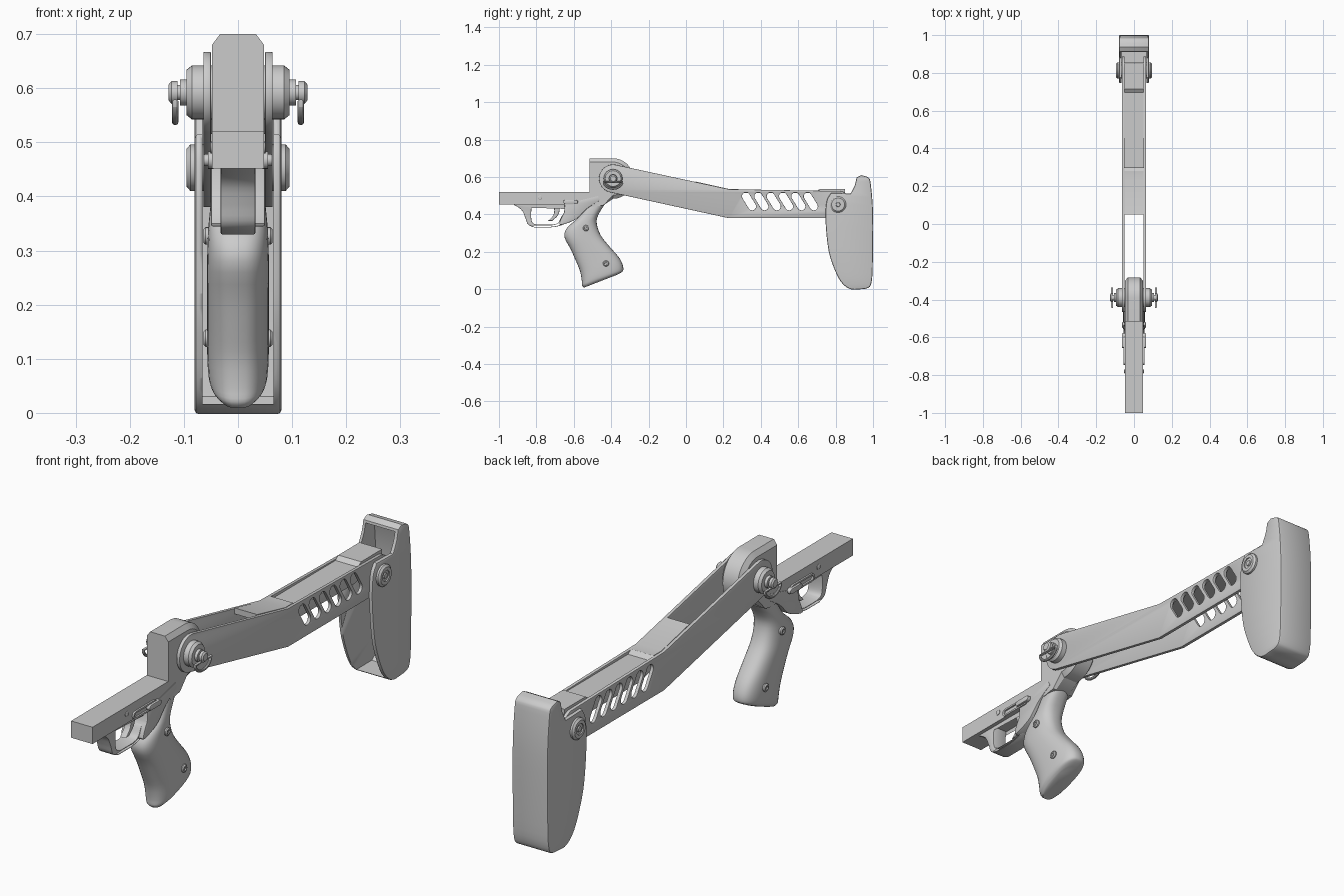
import bpy, bmesh
from math import sin, cos, pi, radians, copysign
from mathutils import Matrix, Vector

if "Cube" in bpy.data.objects:
    bpy.data.objects.remove(bpy.data.objects["Cube"])

SIDE = Matrix(((0, 0, 1, 0), (1, 0, 0, 0), (0, 1, 0, 0), (0, 0, 0, 1)))  # profile plane -> YZ


def finish(name, bm, angle=30):
    bmesh.ops.remove_doubles(bm, verts=bm.verts, dist=1e-5)
    bmesh.ops.recalc_face_normals(bm, faces=bm.faces)
    me = bpy.data.meshes.new(name)
    bm.to_mesh(me)
    bm.free()
    me.shade_smooth()
    me.set_sharp_from_angle(angle=radians(angle))
    ob = bpy.data.objects.new(name, me)
    bpy.context.collection.objects.link(ob)
    return ob


def curve_mesh(name, cu, matrix):
    tmp = bpy.data.objects.new("tmp", cu)
    bpy.context.collection.objects.link(tmp)
    dg = bpy.context.evaluated_depsgraph_get()
    me = bpy.data.meshes.new_from_object(tmp.evaluated_get(dg))
    me.transform(matrix)
    bm = bmesh.new()
    bm.from_mesh(me)
    bpy.data.objects.remove(tmp)
    bpy.data.meshes.remove(me)
    return finish(name, bm)


def add_spline(cu, pts):
    sp = cu.splines.new('POLY')
    sp.points.add(len(pts) - 1)
    for p, c in zip(sp.points, pts):
        p.co = (*c, 0, 1) if len(c) == 2 else (*c, 1)
    sp.use_cyclic_u = True


def plate(name, loops, x, half, bevel=0.0):
    """Side profile in (y, z), holes allowed, extruded along x."""
    cu = bpy.data.curves.new(name, 'CURVE')
    cu.dimensions, cu.fill_mode = '2D', 'BOTH'
    cu.extrude, cu.bevel_depth, cu.offset = half - bevel, bevel, -bevel
    cu.bevel_resolution = 1
    for l in loops:
        add_spline(cu, l)
    return curve_mesh(name, cu, Matrix.Translation((x, 0, 0)) @ SIDE)


def tube(name, pts, r):
    cu = bpy.data.curves.new(name, 'CURVE')
    cu.dimensions, cu.bevel_depth, cu.bevel_resolution = '3D', r, 3
    add_spline(cu, pts)
    return curve_mesh(name, cu, Matrix())


def loft(name, rings, angle=30):
    bm = bmesh.new()
    vs = [[bm.verts.new(p) for p in r] for r in rings]
    n = len(vs[0])
    for a, b in zip(vs, vs[1:]):
        for i in range(n):
            bm.faces.new((a[i], a[(i + 1) % n], b[(i + 1) % n], b[i]))
    bm.faces.new(vs[0])
    bm.faces.new(vs[-1])
    return finish(name, bm, angle)


def lathe(name, prof, y, z, s, n=32):
    """Turned part around the x axis, prof = (x, radius)."""
    return loft(name, [[(s * x, y + r * cos(2 * pi * i / n), z + r * sin(2 * pi * i / n))
                        for i in range(n)] for x, r in prof])


def arc(y, z, r, a0, a1, n=16):
    return [(y + r * cos(radians(a0 + (a1 - a0) * i / n)),
             z + r * sin(radians(a0 + (a1 - a0) * i / n))) for i in range(n + 1)]


def smooth(pts, n=4):
    """Catmull-Rom through an open list of points."""
    v = [Vector(p) for p in pts]
    v = [2 * v[0] - v[1]] + v + [2 * v[-1] - v[-2]]
    out = []
    for a, b, c, d in zip(v, v[1:], v[2:], v[3:]):
        for i in range(n):
            t = i / n
            out.append(tuple(0.5 * (2 * b + (c - a) * t + (2 * a - 5 * b + 4 * c - d) * t * t
                                    + (3 * b - a - 3 * c + d) * t ** 3)))
    return out + [tuple(v[-2])]


def slot(y, z, dy, dz, r):
    """Stadium from (y-dy, z-dz) to (y+dy, z+dz)."""
    a = math_angle(dy, dz)
    return arc(y + dy, z + dz, r, a - 90, a + 90, 10) + arc(y - dy, z - dz, r, a + 90, a + 270, 10)


def math_angle(dy, dz):
    return Vector((1, 0)).angle_signed(Vector((dy, dz))) * -180 / pi


PY, PZ = -0.39, 0.592     # hinge axis
BY, BZ = 0.813, 0.453     # butt bolt axis

# receiver bar and rounded hinge block
plate("receiver_bar", [[(-1, .452), (-.5, .452), (-.5, .52), (-1, .52)]], 0, .048)


def block(x, r):
    p = [(-.5, .44), (-.515, .47), (-.515, PZ + r)] + arc(PY, PZ, r, 90, -90, 24) + [(-.44, .45)]
    return [(x, y, z) for y, z in p]


loft("hinge_block", [block(-.048, .088), block(-.033, .108), block(.033, .108), block(.048, .088)], 25)

# trigger guard with its opening, frame behind it, trigger
guard = smooth([(-.925, .455), (-.88, .425), (-.86, .385), (-.845, .347), (-.81, .33)]) + \
    smooth([(-.73, .33), (-.68, .338), (-.62, .36)]) + [(-.6, .46)]
hole = smooth([(-.825, .452), (-.828, .39), (-.82, .355), (-.795, .345)]) + \
    smooth([(-.715, .345), (-.685, .355), (-.665, .39), (-.65, .41), (-.65, .452)])
plate("trigger_guard", [guard, hole], 0, .032, .003)
rear = [(-.648, .455)] + smooth([(-.652, .41), (-.67, .375), (-.675, .345), (-.63, .355),
                                 (-.58, .38), (-.53, .43), (-.46, .475)]) + [(-.47, .5)]
plate("frame_rear", [rear], 0, .05, .004)
plate("trigger", [smooth([(-.72, .46), (-.705, .43), (-.71, .395), (-.738, .365)])
                  + smooth([(-.715, .366), (-.685, .395), (-.675, .43), (-.68, .46)])], 0, .014, .004)

# pistol grip: front point, back point, half width
S = [(-.53, .46, -.42, .475, .044), (-.575, .385, -.468, .4, .05), (-.635, .33, -.477, .35, .055),
     (-.65, .28, -.455, .287, .057), (-.617, .215, -.41, .23, .057), (-.588, .15, -.362, .175, .057),
     (-.566, .095, -.34, .135, .057), (-.557, .045, -.335, .105, .055), (-.556, .02, -.343, .092, .049),
     (-.545, .009, -.37, .077, .036)]


def grip_ring(fy, fz, by, bz, w, n=36):
    f, b = Vector((0, fy, fz)), Vector((0, by, bz))
    q = lambda v: copysign(abs(v) ** .78, v)
    return [(f + b) / 2 + (b - f) / 2 * q(cos(2 * pi * i / n)) + Vector((w * q(sin(2 * pi * i / n)), 0, 0))
            for i in range(n)]


loft("grip", [grip_ring(*s) for s in smooth(S, 3)], 50)

# folding arms with slanted vents
arm = arc(PY, PZ, .075, 78, 258, 24) + [(.23, .38)] + arc(BY, BZ, .073, -90, 80, 16) + [(.23, .535)]
vents = [slot(.337 + .066 * i, .47, .0165, -.027, .021) for i in range(6)]
web = [(.05, .552), (.23, .515), (.85, .515), (.85, .536), (.715, .536), (.695, .522),
       (.3, .522), (.28, .536), (.23, .536), (.05, .576)]
plate("arm_bridge", [web], 0, .051)

# hollow butt
outer = smooth([(.88, .512), (.902, .555), (.912, .598)], 2) + \
    smooth([(.936, .61), (.975, .597), (.988, .56), (1, .4), (.998, .12), (.99, .03), (.97, .006),
            (.93, 0), (.875, .002), (.825, .045), (.785, .13), (.76, .22), (.746, .37), (.752, .47), (.775, .515)])
butt = plate("butt", [outer], 0, .08, .007)
cutter = plate("butt_cutter", [[(.65, .588), (.955, .588), (.968, .56), (.98, .4), (.978, .12),
                                (.97, .03), (.95, .016), (.65, .016)]], 0, .066)
cutter.hide_render = True
mod = butt.modifiers.new("hollow", 'BOOLEAN')
mod.object, mod.operation, mod.solver = cutter, 'DIFFERENCE', 'EXACT'
bpy.context.view_layer.objects.active = butt
bpy.ops.object.modifier_apply(modifier=mod.name)
bpy.data.objects.remove(cutter)

# parts repeated on both sides
for s, side in ((1, "right"), (-1, "left")):
    plate("arm_" + side, [arm] + vents, s * .057, .007, .002)
    lathe("hinge_pin_" + side, [(.04, .05), (.085, .05), (.095, .042), (.095, .024), (.107, .024),
                                (.107, .014), (.112, .014), (.112, .021), (.123, .021), (.128, .015)], PY, PZ, s)
    ring = arc(PY, PZ - .012, .05, 180, 360, 16)
    ring = [(s * .116, y, PZ - .008 + (z - PZ) * .75) for y, z in ring]
    tube("pull_ring_" + side, ring, .006)
    lathe("butt_bolt_" + side, [(.05, .043), (.088, .043), (.095, .035), (.095, .022), (.09, .022),
                                (.09, .012), (.094, .01)], BY, BZ, s)
    for i, (y, z) in enumerate(((-.535, .327), (-.428, .138))):
        lathe(f"grip_screw_{side}_{i}", [(.03, .016), (.06, .016), (.064, .012), (.064, .007), (.06, .006)],
              y, z, s, 20)
    plate("selector_track_" + side, [slot(-.67, .467, .06, 0, .016), slot(-.67, .467, .058, 0, .009)],
          s * .05, .005)
    plate("selector_lever_" + side, [slot(-.617, .467, .028, 0, .011)], s * .054, .01, .003)
    lathe("frame_pin_" + side, [(.04, .011), (.05, .011), (.052, .008)], -.78, .49, s, 16)
